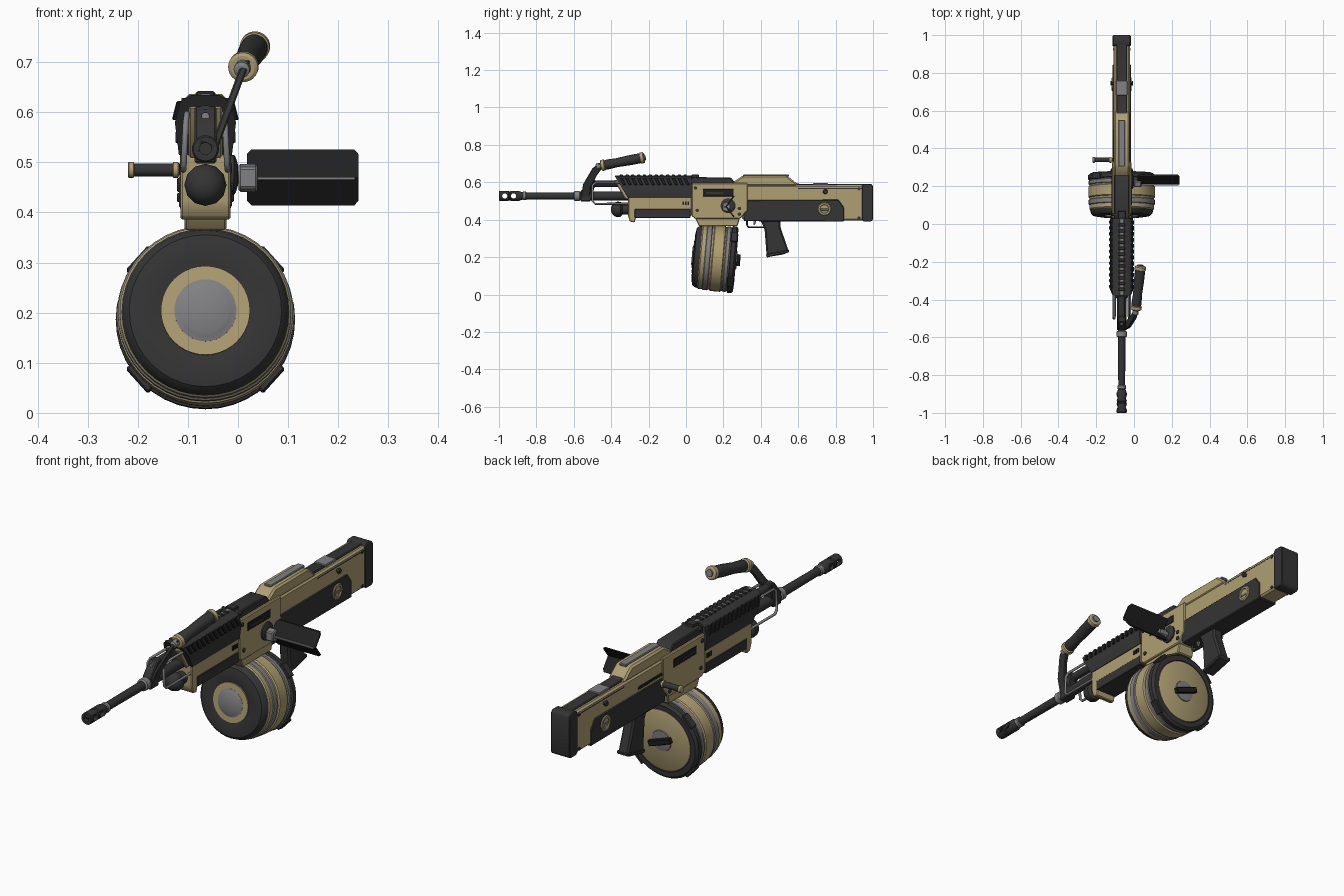
import bpy, bmesh, math
from mathutils import Vector, Matrix

if "Cube" in bpy.data.objects:
    bpy.data.objects.remove(bpy.data.objects["Cube"])

C = -0.065  # x of the weapon's centre plane


def material(name, rgb):
    m = bpy.data.materials.new(name)
    m.diffuse_color = (*rgb, 1)
    m.use_nodes = True
    m.node_tree.nodes["Principled BSDF"].inputs["Base Color"].default_value = m.diffuse_color
    return m


TAN = material("tan", (0.43, 0.35, 0.17))
DARK = material("dark", (0.035, 0.035, 0.035))
BLACK = material("black", (0.015, 0.015, 0.015))
GREY = material("grey", (0.22, 0.22, 0.23))


def finish(name, bm, mat):
    bmesh.ops.recalc_face_normals(bm, faces=bm.faces)
    for f in bm.faces:
        f.smooth = True
    for e in bm.edges:
        e.smooth = len(e.link_faces) == 2 and e.calc_face_angle(0) < math.radians(32)
    me = bpy.data.meshes.new(name)
    bm.to_mesh(me)
    bm.free()
    me.materials.append(mat)
    ob = bpy.data.objects.new(name, me)
    bpy.context.collection.objects.link(ob)
    return ob


def prism(name, pts, half, mat, x=C, bevel=0.004, lean=0, z0=0):
    """Side profile of (y, z) points extruded across x, optionally leaning with height."""
    bm = bmesh.new()
    rows = [[bm.verts.new((x + s * half + lean * (z - z0), y, z)) for y, z in pts] for s in (-1, 1)]
    bm.faces.new(rows[0])
    bm.faces.new(rows[1])
    for i in range(len(pts)):
        j = (i + 1) % len(pts)
        bm.faces.new((rows[0][i], rows[0][j], rows[1][j], rows[1][i]))
    bmesh.ops.recalc_face_normals(bm, faces=bm.faces)
    if bevel:
        bmesh.ops.bevel(bm, geom=bm.edges[:], offset=bevel, segments=1, affect='EDGES', clamp_overlap=True)
    return finish(name, bm, mat)


def box(name, y0, y1, z0, z1, half, mat, x=C, bevel=0.003):
    return prism(name, [(y0, z0), (y1, z0), (y1, z1), (y0, z1)], half, mat, x, bevel)


def lathe(name, origin, axis, prof, mat, seg=24):
    """Closed solid of (distance along axis, radius) rings."""
    bm = bmesh.new()
    q = Vector((0, 0, 1)).rotation_difference(Vector(axis).normalized())
    rings = []
    for t, r in prof:
        rings.append([bm.verts.new(Vector(origin) + q @ Vector((r * math.cos(a), r * math.sin(a), t)))
                      for a in (math.tau * k / seg for k in range(seg))])
    for a, b in zip(rings, rings[1:]):
        for k in range(seg):
            j = (k + 1) % seg
            bm.faces.new((a[k], a[j], b[j], b[k]))
    bm.faces.new(rings[0])
    bm.faces.new(rings[-1])
    return finish(name, bm, mat)


def wire(name, pts, r, mat):
    cu = bpy.data.curves.new(name, 'CURVE')
    cu.dimensions = '3D'
    cu.bevel_depth, cu.bevel_resolution, cu.use_fill_caps = r, 2, True
    sp = cu.splines.new('POLY')
    sp.points.add(len(pts) - 1)
    for p, co in zip(sp.points, pts):
        p.co = (*co, 1)
    cu.materials.append(mat)
    bpy.context.collection.objects.link(bpy.data.objects.new(name, cu))


def cut(ob, cutter):
    m = ob.modifiers.new("cut", 'BOOLEAN')
    m.operation, m.object, m.solver = 'DIFFERENCE', cutter, 'EXACT'
    cutter.hide_render = True
    cutter.display_type = 'WIRE'
    cutter.hide_set(True)


Y = (0, 1, 0)
# Barrel, collars and gas tube
lathe("barrel", (C, -0.89, 0.527), Y, [(0, .018), (.33, .02), (.33, .024), (.9, .024)], DARK)
lathe("barrel_collar_front", (C, -0.875, 0.527), Y, [(0, .02), (.004, .023), (.018, .023), (.022, .02)], GREY)
lathe("barrel_collar_rear", (C, -0.60, 0.527), Y, [(0, .02), (.005, .027), (.03, .027), (.035, .02)], GREY)
muzzle = lathe("muzzle_brake", (C, -1, 0.527), Y,
               [(0, .024), (.004, .027), (.05, .027), (.054, .024), (.06, .024), (.064, .027),
                (.105, .027), (.125, .02)], DARK)
for i, y in enumerate((-.969, -.922)):
    cut(muzzle, lathe(f"vent_cutter_{i}", (C - .1, y, .527), (1, 0, 0), [(0, .014), (.2, .014)], DARK, 16))
cut(muzzle, lathe("bore_cutter", (C, -1.05, .527), Y, [(0, .012), (.16, .012)], DARK, 16))
lathe("gas_tube", (C, -0.52, 0.592), Y, [(0, .014), (.004, .022), (.03, .022), (.034, .018), (.3, .018)], DARK)
lathe("gas_plug", (C, -0.535, 0.592), Y, [(0, .008), (.02, .008)], GREY, 12)
prism("gas_block", [(-.565, .498), (-.51, .498), (-.49, .57), (-.49, .612), (-.515, .612), (-.565, .55)], .022, DARK)

# Front knob under the barrel
lathe("front_knob", (C, -0.40, 0.455), Y,
      [(0, .012), (.006, .026), (.018, .037), (.034, .042), (.05, .04), (.06, .028), (.13, .028)], DARK, 12)

# Carry handle on its leaning arm
prism("carry_arm", [(-.565, .5), (-.515, .5), (-.51, .57), (-.475, .64), (-.44, .685), (-.46, .705),
                    (-.5, .675), (-.55, .59)], .008, DARK, x=-.04, bevel=.003, lean=.37, z0=.55)
h0, h1 = Vector((.008, -.47, .686)), Vector((.035, -.222, .733))
hd, hl = h1 - h0, (h1 - h0).length
lathe("carry_grip", h0, hd, [(.03, .022), (.05, .027), (.1, .024), (.17, .027), (hl - .02, .027)], DARK)
for n, t in (("front", .015), ("rear", hl - .025)):
    lathe(f"carry_ring_{n}", h0, hd, [(t, .024), (t + .004, .03), (t + .02, .03), (t + .024, .024)], TAN)
lathe("carry_pin", h0, hd, [(-.012, .01), (-.008, .016), (hl + .005, .016)], GREY, 16)

# Wire guards beside the gas tube
for n, s in (("left", -1), ("right", 1)):
    wire(f"wire_guard_{n}", [(C + s * a, y, z) for a, y, z in (
        (.037, -.3, .597), (.037, -.485, .597), (.039, -.5, .583), (.043, -.5, .5), (.044, -.485, .485),
        (.044, -.29, .485))], .006, GREY)

# Upper handguard: eight-sided section with a raked nose
bm = bmesh.new()
sect = [(-.03, .634), (.03, .634), (.05, .622), (.061, .58), (.053, .515), (-.053, .515), (-.061, .58), (-.05, .622)]
nose = [bm.verts.new((C + x, -.31 - max(0, z - .515) * .6, z)) for x, z in sect]
tail = [bm.verts.new((C + x, .03, z)) for x, z in sect]
bm.faces.new(nose)
bm.faces.new(tail)
for i in range(8):
    j = (i + 1) % 8
    bm.faces.new((nose[i], nose[j], tail[j], tail[i]))
finish("upper_handguard", bm, DARK)
prism("handguard_nose", [(-.325, .51), (-.386, .612), (-.36, .612), (-.3, .51)], .034, TAN)

# Slanted cooling ribs and top rail teeth
for i in range(12):
    y = -.355 + i * .031
    for n, s in (("left", -1), ("right", 1)):
        prism(f"rib_{n}_{i}", [(y, .622), (y + .016, .622), (y + .034, .585), (y + .018, .585)],
              .005, BLACK, x=C + s * .058, bevel=.002, lean=-s * .25, z0=.6)
    box(f"rail_tooth_{i}", y, y + .018, .63, .641, .018, DARK)
box("rail_strip", -.38, .03, .63, .637, .012, GREY)

# Lower handguard
prism("lower_handguard", [(-.31, .525), (-.31, .42), (-.30, .39), (-.275, .385), (-.265, .42), (.03, .42), (.03, .525)],
      .05, TAN)
box("lower_handguard_panel", -.275, .025, .41, .457, .053, DARK)
for n, s in (("left", -1), ("right", 1)):
    for i in range(3):
        box(f"vent_{n}_{i}", -.02 + i * .014, -.011 + i * .014, .478, .498, .003, BLACK, x=C + s * .05, bevel=0)

# Receiver
prism("receiver", [(.03, .595), (.03, .42), (.05, .405), (.29, .405), (.33, .45), (.33, .595)], .051, TAN)
prism("magazine_well", [(.045, .415), (.07, .365), (.275, .365), (.29, .415)], .042, TAN)
prism("receiver_top", [(.02, .59), (.02, .62), (.04, .628), (.24, .625), (.27, .59)], .04, DARK)
box("rear_sight", .03, .07, .62, .641, .02, DARK)
prism("top_cover", [(.24, .58), (.25, .6), (.305, .636), (.54, .636), (.585, .6), (.6, .58)], .041, TAN, bevel=.008)
box("top_cover_strip", .305, .55, .63, .642, .018, GREY)
for n, s in (("left", -1), ("right", 1)):
    x = C + s * .051
    box(f"ejection_slot_{n}", .09, .255, .525, .563, .002, BLACK, x=x)
    box(f"slot_rim_{n}", .1, .2, .535, .55, .0035, DARK, x=x)
    for i, (y, z) in enumerate(((.06, .45), (.285, .43), (.285, .46), (.05, .57))):
        lathe(f"pin_{n}_{i}", (x - s * .003, y, z), (s, 0, 0), [(0, .009), (.007, .009), (.009, .006)], DARK, 12)
    lathe(f"sight_knob_{n}", (C + s * .03, .05, .62), (s, 0, 0), [(0, .008), (.018, .008)], DARK, 12)

# Right side paddle with its hub
lathe("paddle_hub", (C + .045, .225, .475), (1, 0, 0), [(0, .04), (.012, .04), (.016, .034), (.02, .02)], DARK)
lathe("paddle_axle", (C + .05, .225, .47), (1, 0, 0), [(0, .012), (.06, .012)], GREY, 12)
bm = bmesh.new()
for s in (-1, 1):
    for d in (0,):
        edge = [(.018, 0), (.018, .047), (.027, .056), (.232, .056), (.241, .046), (.241, 0)]
        rows = [[bm.verts.new((x, .21 + k + abs(dz) * .75, .47 + s * dz)) for x, dz in edge] for k in (0, .009)]
        bm.faces.new(rows[0])
        bm.faces.new(rows[1])
        for i in range(6):
            j = (i + 1) % 6
            bm.faces.new((rows[0][i], rows[0][j], rows[1][j], rows[1][i]))
finish("paddle", bm, BLACK)
prism("paddle_bracket", [(.195, .448), (.195, .49), (.225, .498), (.235, .47), (.225, .44)], .019, GREY, x=.02)
box("paddle_spine", .203, .22, .464, .472, .1, GREY, x=.135, bevel=.002)

# Left side charging handle
lathe("charging_stem", (C - .04, .34, .485), (-1, 0, 0), [(0, .01), (.03, .01)], GREY, 12)
lathe("charging_grip", (-.12, .34, .485), (-1, 0, 0), [(0, .01), (.004, .013), (.09, .013)], DARK, 16)
for n, x in (("inner", -.118), ("outer", -.207)):
    lathe(f"charging_ring_{n}", (x, .34, .485), (-1, 0, 0), [(0, .013), (.002, .016), (.011, .016), (.013, .013)], TAN, 16)
box("charging_track", .29, .5, .515, .53, .003, BLACK, x=C - .044)

# Stock and butt
prism("stock", [(.3, .585), (.3, .4), (.95, .395), (.95, .585)], .044, TAN, bevel=.008)
prism("stock_panel", [(.325, .505), (.3, .47), (.31, .392), (.845, .39), (.845, .465), (.815, .507)], .048, DARK)
prism("stock_top_strip", [(.57, .575), (.57, .605), (.6, .592), (.96, .59), (.96, .575)], .028, DARK)
box("stock_top_plate", .68, .76, .58, .595, .03, GREY)
box("stock_seam", .6, .94, .565, .57, .0445, DARK, bevel=0)
prism("butt_pad", [(.94, .4), (.95, .39), (.99, .39), (1, .4), (1, .58), (.99, .592), (.95, .592), (.94, .58)], .048, DARK)
for n, s in (("left", -1), ("right", 1)):
    x = C + s * .046
    lathe(f"stock_ring_{n}", (x, .74, .457), (s, 0, 0), [(0, .036), (.004, .036), (.007, .032), (.007, .024), (.003, .022)], TAN)
    box(f"stock_ring_plate_{n}", .72, .765, .447, .46, .004, GREY, x=C + s * .047, bevel=.002)
    for i, z in enumerate((.41, .565)):
        lathe(f"butt_screw_{n}_{i}", (C + s * .042, .925, z), (s, 0, 0), [(0, .008), (.005, .008)], DARK, 10)
    lathe(f"sling_stud_{n}", (C + s * .04, .745, .55), (s, 0, 0), [(0, .008), (.012, .008), (.014, .013), (.02, .01)], DARK, 12)

# Grip, trigger and guard
prism("pistol_grip", [(.395, .405), (.505, .405), (.505, .36), (.55, .23), (.525, .215), (.435, .2), (.43, .22), (.42, .35)],
      .026, DARK, bevel=.008)
prism("grip_foot", [(.427, .215), (.552, .24), (.55, .225), (.432, .198)], .03, DARK, bevel=.003)
wire("trigger_guard", [(C, .325, .41), (C, .327, .37), (C, .335, .36), (C, .43, .36)], .005, DARK)
prism("trigger", [(.36, .4), (.375, .4), (.372, .38), (.362, .37)], .006, GREY, bevel=.001)

# Drum magazine, tilted with its rear end lower
tilt = math.radians(5)
D, O = Vector((0, math.cos(tilt), -math.sin(tilt))), Vector((C, .045, .204))


def drum(name, prof, mat, seg=40):
    return lathe("drum_" + name, O, D, prof, mat, seg)


drum("front_cover", [(-.002, .1), (-.006, .115), (0, .152), (.01, .162), (.032, .168)], DARK)
drum("front_ring", [(-.008, .085), (-.008, .089), (.01, .089)], TAN)
drum("front_boss", [(-.014, .046), (-.012, .05), (-.009, .062), (.01, .062)], GREY)
drum("shell", [(.028, .166), (.034, .171), (.19, .171)], TAN)
drum("front_band", [(.055, .171), (.058, .175), (.082, .175), (.085, .171)], GREY)
drum("middle_band", [(.094, .171), (.098, .177), (.152, .177), (.156, .171)], TAN)
drum("rear_band", [(.162, .171), (.165, .175), (.182, .175), (.185, .171)], GREY)
drum("rear_rim", [(.188, .172), (.192, .179), (.212, .179), (.222, .168), (.222, .145), (.215, .143)], DARK)
drum("rear_plate", [(.2, .142), (.221, .142), (.224, .136)], TAN)
drum("rear_hub", [(.22, .05), (.228, .047), (.23, .03)], GREY, 24)


def drum_block(name, t, r, ang, size, mat):
    bm = bmesh.new()
    bmesh.ops.create_cube(bm, size=1)
    bmesh.ops.scale(bm, verts=bm.verts, vec=size)
    bmesh.ops.bevel(bm, geom=bm.edges[:], offset=.003, segments=1, affect='EDGES')
    ob = finish(name, bm, mat)
    ob.matrix_world = (Matrix.Translation(O) @ Matrix.Rotation(-tilt, 4, 'X')
                       @ Matrix.Rotation(-ang, 4, 'Y') @ Matrix.Translation((r, t, 0)))


for i, a in enumerate((42, 138, 222, 318)):
    drum_block(f"drum_clip_{i}", .203, .177, math.radians(a), (.014, .036, .065), DARK)
drum_block("drum_key", .236, 0, math.radians(-20), (.12, .02, .026), BLACK)
